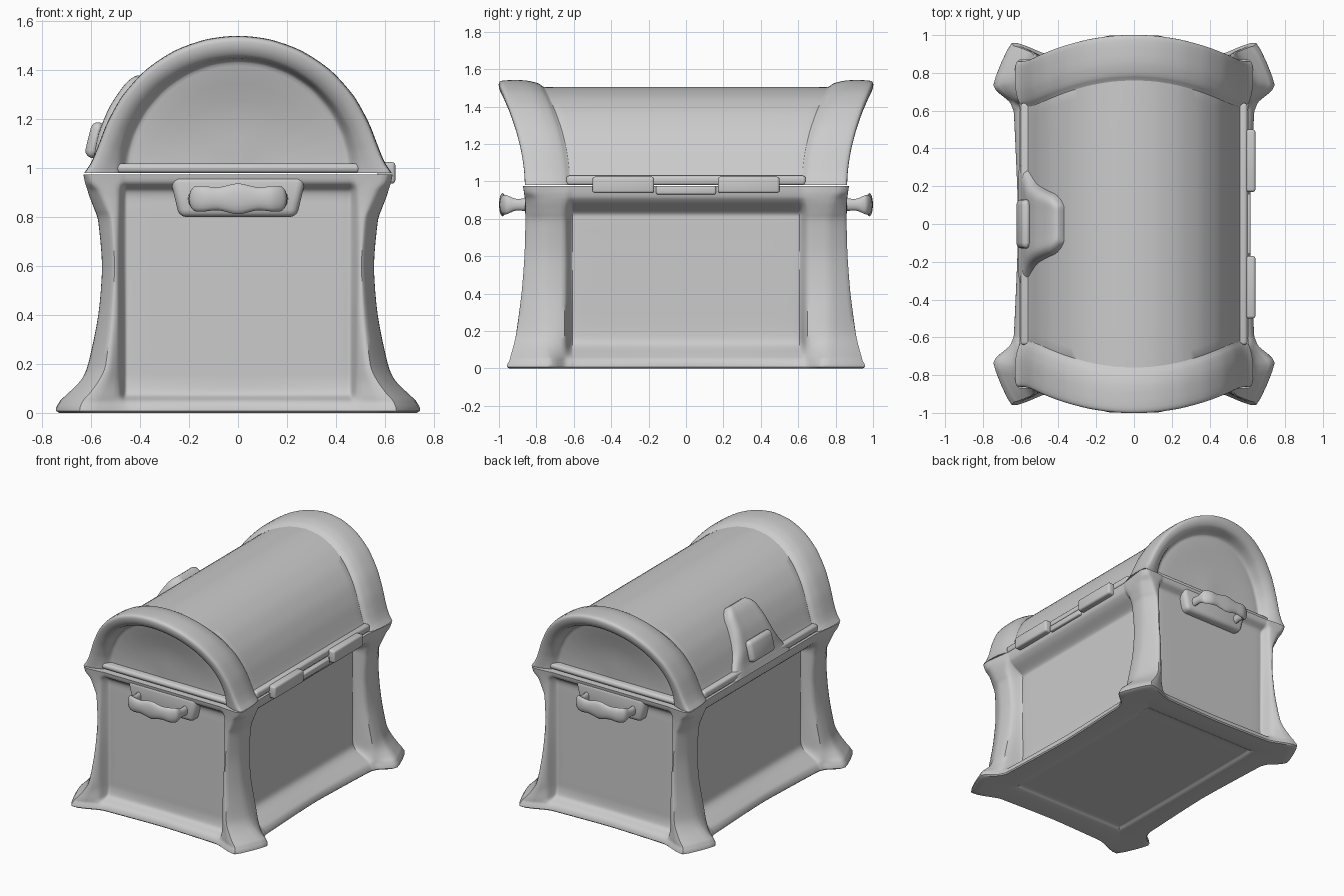
import bpy, bmesh, math
from mathutils import Vector

if "Cube" in bpy.data.objects:
    bpy.data.objects.remove(bpy.data.objects["Cube"])


def spline(pts, n, closed=False, k=0.4):
    """Interpolating curve through pts, n steps per span."""
    m, out = len(pts), []
    for i in range(m if closed else m - 1):
        get = (lambda j: pts[j % m]) if closed else (lambda j: pts[max(0, min(m - 1, j))])
        a, b, c, d = get(i - 1), get(i), get(i + 1), get(i + 2)
        for s in range(n):
            t = s / n
            t2, t3 = t * t, t * t * t
            out.append(b * (2*t3 - 3*t2 + 1) + c * (3*t2 - 2*t3)
                       + (c - a) * k * (t3 - 2*t2 + t) + (d - b) * k * (t3 - t2))
    if not closed:
        out.append(pts[-1].copy())
    return out


def finish(name, bm, angle=40):
    me = bpy.data.meshes.new(name)
    bm.to_mesh(me)
    bm.free()
    ob = bpy.data.objects.new(name, me)
    bpy.context.collection.objects.link(ob)
    bpy.ops.object.select_all(action='DESELECT')
    ob.select_set(True)
    bpy.context.view_layer.objects.active = ob
    bpy.ops.object.shade_smooth_by_angle(angle=math.radians(angle))
    return ob


def loft(name, rows, nu, nv, closed=True, fill=True, k=0.4):
    """Smooth surface through rows of points."""
    rows = [spline(r, nu, closed, k) for r in rows]
    cols = [spline(list(c), nv) for c in zip(*rows)]
    bm = bmesh.new()
    vs = [[bm.verts.new((p.x, p.y, max(p.z, 0))) for p in c] for c in cols]
    m = len(vs)
    for i in range(m if closed else m - 1):
        for j in range(len(vs[0]) - 1):
            bm.faces.new((vs[i][j], vs[(i+1) % m][j], vs[(i+1) % m][j+1], vs[i][j+1]))
    bmesh.ops.remove_doubles(bm, verts=bm.verts, dist=1e-4)
    if fill:
        bmesh.ops.holes_fill(bm, edges=[e for e in bm.edges if e.is_boundary], sides=0)
    bmesh.ops.recalc_face_normals(bm, faces=bm.faces)
    return finish(name, bm)


def box(name, lo, hi, bevel=0.015):
    lo, hi = Vector(lo), Vector(hi)
    bm = bmesh.new()
    bmesh.ops.create_cube(bm, size=1)
    for v in bm.verts:
        v.co = Vector(v.co[i] * abs(hi[i] - lo[i]) + (lo[i] + hi[i]) / 2 for i in range(3))
    bmesh.ops.bevel(bm, geom=bm.edges[:], offset=bevel, segments=3, profile=0.5, affect='EDGES')
    return finish(name, bm)


# Chest body: rings with flared corner posts and recessed panels
def body_ring(z, ax, ay, bx, by, sx, ey):
    g = max(0, 1 - z / .14)  # bottom rails sweep out towards the feet
    ix = max(sx, min(ax - .01, .61)) + .045 * g
    jy = max(ey, min(by - .005, .875)) + .025 * g
    q = [(sx + .022 * g, .56), (sx + .03 * g, .61), (ix, .65), (ax, ay), (bx, by),
         (.49, jy), (.46, ey + .02 * g), (.41, ey + .014 * g)]
    pts = [(sx, 0)] + q + [(0, ey)] + [(-x, y) for x, y in reversed(q)]
    pts += [(-x, -y) for x, y in pts]
    return [Vector((x, y, z)) for x, y in pts]


levels = [
    (.00, .73, .735, .638, .945, .605, .87),
    (.045, .73, .735, .636, .943, .605, .865),
    (.075, .70, .75, .61, .935, .57, .81),
    (.13, .645, .76, .57, .92, .50, .80),
    (.20, .61, .765, .54, .905, .485, .80),
    (.40, .57, .765, .52, .875, .485, .80),
    (.60, .555, .76, .51, .86, .485, .80),
    (.78, .57, .76, .52, .855, .485, .80),
    (.83, .585, .77, .535, .855, .49, .80),
    (.88, .605, .78, .555, .857, .56, .80),
    (.91, .615, .79, .57, .86, .59, .81),
    (.94, .625, .81, .595, .865, .60, .85),
    (.975, .632, .82, .605, .87, .605, .86)]
rings = [body_ring(*l) for l in levels]


def inner(ring, mx, my, z):
    return [Vector((max(-mx, min(mx, p.x)), max(-my, min(my, p.y)), z)) for p in ring]


underside = [(.36, .60, .02), (.44, .68, .02), (.48, .72, .005)]
rings = [inner(rings[0], *u) for u in underside] + rings
loft("chest_body", rings, 4, 4, k=.28)

# Lid: one section swept over the arch, from end panel to end panel
Z0 = .98


def flare(z):
    return .058 * math.exp(-(z - Z0) / .07)


def lid_section(t):
    c, s = math.cos(t), math.sin(t)
    yo, yi = .86 + .14 * s ** 1.8, .63 + .14 * s ** 2

    def at(off, y, fl=1.0):
        z = Z0 + (.56 - off) * s
        return Vector(((.57 - off) * c + math.copysign(flare(z), c) * fl, y, z))

    def panel(f):
        z = Z0 + .46 * f * s
        return Vector((.455 * f * c, .785 + .10 * ((z - Z0) / .45) ** 2, z))

    half = [at(.035, yi - .06), at(.035, yi - .01), at(.016, yi + .02), at(0, yi + .09),
            at(0, yo - .03), at(.012, yo), at(.05, yo - .003, .7), at(.085, yo - .03, .1),
            panel(1), panel(.9), panel(.5), panel(0)]
    mirror = [Vector((p.x, -p.y, p.z)) for p in reversed(half)]
    return mirror + [at(.035, 0)] + half


side = [0, .06, .13, .22, .38, .6, .85, 1.1, 1.34]
angles = side + [math.pi / 2] + [math.pi - a for a in reversed(side)]
loft("lid", [lid_section(a) for a in angles], 3, 4, closed=False)

# Lid rails along the long sides and the ends
for s in (-1, 1):
    box("lid_side_rail", (s * .53, -.64, Z0), (s * .60, .64, 1.03))
    box("lid_end_rail", (-.50, s * .74, Z0), (.50, s * .835, 1.02), .018)

# Hinges on the right side
for s in (-1, 1):
    box("hinge", (.57, s * .17, .937), (.643, s * .50, 1.025), .014)
box("hinge_strip", (.57, -.16, .93), (.618, .16, .975), .01)

# Bell-shaped hasp wrapped over the left of the lid
rows = []
for t, hw, th in [(.0, .33, .02), (.12, .28, .035), (.28, .225, .05), (.48, .19, .055),
                  (.66, .165, .055), (.74, .14, .05), (.79, .11, .035), (.81, .09, -.02)]:
    c, s = math.cos(t), math.sin(t)
    row = []
    for f in (-1, -.93, -.75, -.4, 0, .4, .75, .93, 1):
        d = -.02 if abs(f) == 1 else th * (.6 if abs(f) > .9 else 1)
        row.append(Vector((-(.535 * c + flare(Z0 + .525 * s) + d * c),
                           f * hw, Z0 + .525 * s + d * s)))
    rows.append(row)
loft("hasp", rows, 3, 4, closed=False, fill=False)
knob = box("hasp_knob", (-.03, -.13, -.075), (.03, .13, .075), .03)
knob.location = (-.583, 0, 1.115)
knob.rotation_euler = (0, math.radians(14), 0)

# Handles with back plates at both ends
path = [(.185, .83, .035), (.182, .91, .032), (.178, .955, .05), (.14, .975, .052),
        (.08, .978, .047), (0, .98, .063)]
path += [(-x, y, h) for x, y, h in reversed(path[:-1])]
for s in (-1, 1):
    rows = []
    for i, (x, y, h) in enumerate(path):
        a, b = path[max(i - 1, 0)], path[min(i + 1, len(path) - 1)]
        n = Vector((b[1] - a[1], a[0] - b[0], 0)).normalized()
        row = []
        for k in range(8):
            w = math.tau * k / 8
            row.append(Vector((x + n.x * .02 * math.cos(w),
                               s * (y + n.y * .02 * math.cos(w)),
                               .875 + h * math.sin(w))))
        rows.append(row)
    loft("handle", rows, 2, 4)
    plate = bmesh.new()
    bmesh.ops.create_cube(plate, size=1)
    for v in plate.verts:
        w = .24 if v.co.z < 0 else .28
        v.co = Vector((math.copysign(w, v.co.x), s * .81 + v.co.y * .10,
                       .80 if v.co.z < 0 else .97))
    bmesh.ops.recalc_face_normals(plate, faces=plate.faces)
    bmesh.ops.bevel(plate, geom=plate.edges[:], offset=.03, segments=3, profile=.5, affect='EDGES')
    finish("handle_plate", plate)
